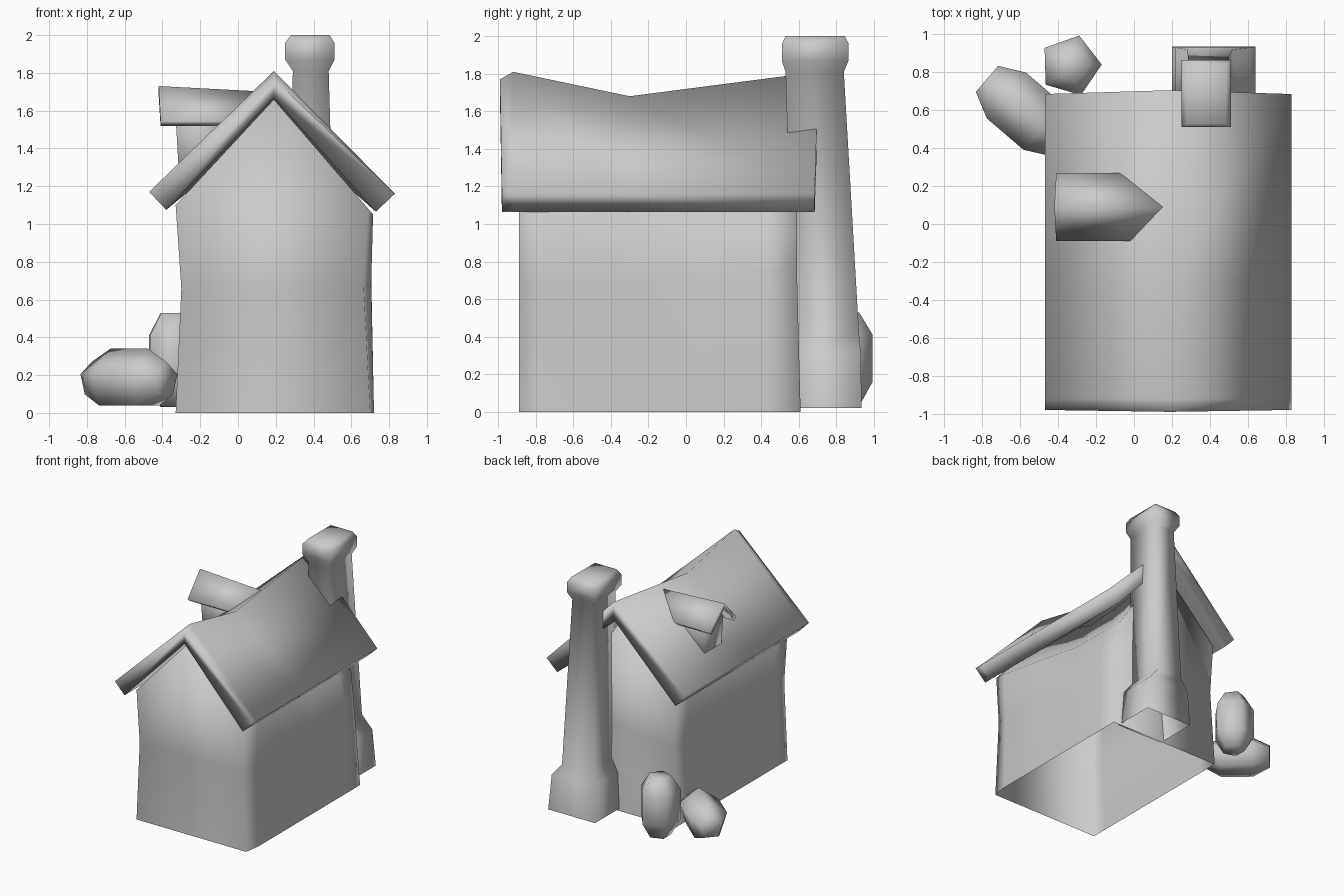
import bpy, math
from mathutils import Vector

if "Cube" in bpy.data.objects:
    bpy.data.objects.remove(bpy.data.objects["Cube"])


def loft(name, rings, open_start=False, skip=()):
    """Skin equal-length point rings, cap the ends, shade smooth; skip leaves strips open."""
    n = len(rings[0])
    verts = [p for r in rings for p in r]
    faces = [tuple((len(rings) - 1) * n + i for i in reversed(range(n)))]
    if not open_start:
        faces.append(tuple(range(n)))
    for k in range(len(rings) - 1):
        a, b = k * n, (k + 1) * n
        for i in range(n):
            if i in skip:
                continue
            j = (i + 1) % n
            faces.append((a + i, b + i, b + j, a + j))
    me = bpy.data.meshes.new(name)
    me.from_pydata(verts, [], faces)
    ob = bpy.data.objects.new(name, me)
    bpy.context.collection.objects.link(ob)
    bpy.context.view_layer.objects.active = ob
    ob.select_set(True)
    bpy.ops.object.mode_set(mode='EDIT')
    bpy.ops.mesh.select_all(action='SELECT')
    bpy.ops.mesh.normals_make_consistent(inside=False)
    bpy.ops.object.mode_set(mode='OBJECT')
    bpy.ops.object.shade_smooth()
    ob.select_set(False)
    return ob


def box_ring(z, x0, x1, y0, y1):
    return [(x0, y0, z), (x1, y0, z), (x1, y1, z), (x0, y1, z)]


# House walls, open below: y, right-side x (bottom, middle, eave), right middle z, eave z, peak z
walls = []
for y, xb, xm, xe, zm, ze, zp in [(-0.89, 0.70, 0.665, 0.69, 0.68, 1.08, 1.66),
                                  (-0.76, 0.72, 0.705, 0.715, 0.68, 1.05, 1.62),
                                  (-0.30, 0.72, 0.705, 0.69, 0.70, 0.995, 1.50),
                                  (0.06, 0.72, 0.705, 0.66, 0.72, 0.955, 1.53),
                                  (0.43, 0.72, 0.705, 0.65, 0.74, 0.955, 1.59),
                                  (0.61, 0.72, 0.67, 0.65, 0.76, 0.955, 1.62)]:
    ym = y - 0.02 if y > 0.5 else y
    walls.append([(-0.33, y, 0), (-0.30, ym, 0.66), (-0.33, ym, 1.10), (0.19, ym, zp),
                  (xe, ym, ze), (xm, ym, zm), (xb, y, 0)])
loft("house_walls", walls, skip=(6,))

# Main roof: folded slab whose ridge sags in the middle
roof = []
for y_eave, y_ridge, dz in [(-0.98, -0.99, -0.04), (-0.92, -0.92, 0),
                            (-0.30, -0.30, -0.13), (0.685, 0.705, 0)]:
    roof.append([(-0.47, y_eave, 1.17), (0.19, y_ridge, 1.81 + dz), (0.83, y_eave, 1.16),
                 (0.73, y_eave, 1.065), (0.19, y_ridge, 1.67 + min(dz, 0) * (y_eave > -0.9)),
                 (-0.38, y_eave, 1.075)])
loft("main_roof", roof)

# Chimney: wide foot open below, tapering shaft, flared cap
loft("chimney", [box_ring(*r) for r in [
    (0.02, 0.20, 0.64, 0.57, 0.935),
    (0.32, 0.22, 0.61, 0.57, 0.93),
    (0.43, 0.28, 0.52, 0.57, 0.92),
    (1.81, 0.29, 0.48, 0.53, 0.84),
    (1.87, 0.25, 0.51, 0.51, 0.865),
    (1.96, 0.25, 0.51, 0.51, 0.865),
    (2.00, 0.28, 0.485, 0.53, 0.845)]], open_start=True)

# Dormer walls
loft("dormer_walls", [[(x0, -0.02, 1.22), (x0 - 0.02, -0.03, 1.56), (x0 - 0.02, 0.09, 1.68),
                       (x0 - 0.02, 0.21, 1.56), (x0, 0.20, 1.22)] for x0 in (-0.31, -0.05)])

# Dormer roof
loft("dormer_roof", [
    [(xe, -0.09, 1.545), (xr, 0.09, zr), (xe, 0.27, 1.545),
     (xe, 0.245, 1.52), (xr, 0.09, zr - 0.05), (xe, -0.065, 1.52)]
    for xe, xr, zr in [(-0.41, -0.42, 1.73), (0.02, 0.16, 1.70)]])


def rock(name, start, axis, side, up, phase, levels):
    """Five-sided barrel along an axis; levels are (distance, radius)."""
    a, s, u = (Vector(v).normalized() for v in (axis, side, up))
    rings = []
    for d, r in levels:
        c = Vector(start) + a * d
        rings.append([c + r * (math.cos(t) * s + math.sin(t) * u)
                      for t in (phase + i * math.tau / 5 for i in range(5))])
    loft(name, rings)


# Lying and standing rocks beside the house
rock("lying_rock", (-0.775, 0.765, 0.175), (0.76, -0.65, 0), (0.65, 0.76, 0), (0, 0, 1),
     math.pi / 2, [(0, 0.095), (0.135, 0.167), (0.39, 0.167), (0.52, 0.095)])
rock("standing_rock", (-0.335, 0.835, 0.03), (0, 0, 1), (1, 0, 0), (0, 1, 0),
     0.03, [(0, 0.09), (0.13, 0.165), (0.38, 0.165), (0.50, 0.09)])
